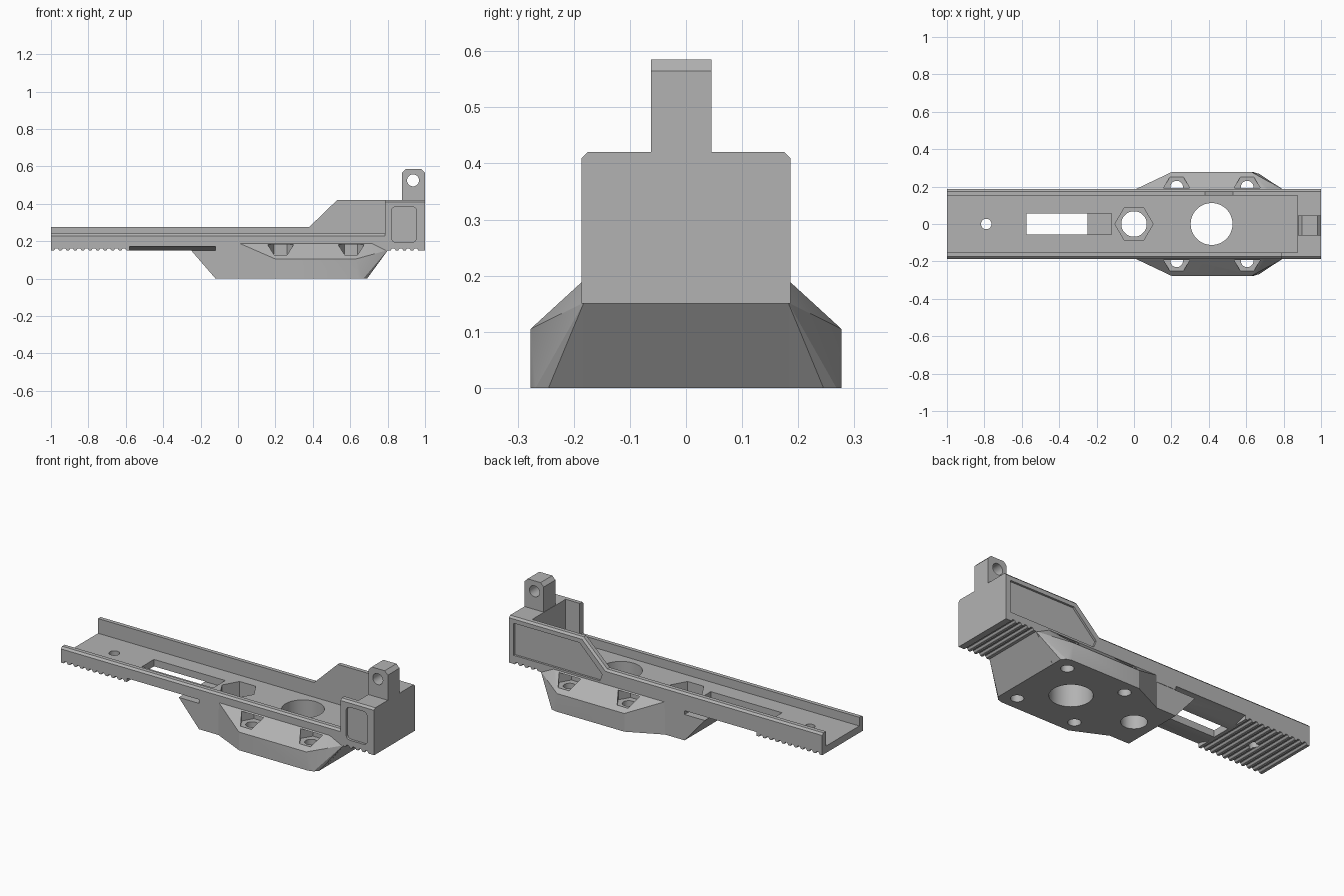
import bpy, bmesh, math
from mathutils import Vector

cube = bpy.data.objects.get("Cube")
if cube:
    bpy.data.objects.remove(cube, do_unlink=True)

grey = bpy.data.materials.new("neutral grey")
grey.use_nodes = True
grey.diffuse_color = (0.45, 0.45, 0.45, 1)
grey.node_tree.nodes["Principled BSDF"].inputs["Base Color"].default_value = (0.45, 0.45, 0.45, 1)


def make(name, bm):
    bmesh.ops.recalc_face_normals(bm, faces=bm.faces[:])
    mesh = bpy.data.meshes.new(name)
    bm.to_mesh(mesh)
    bm.free()
    mesh.materials.append(grey)
    ob = bpy.data.objects.new(name, mesh)
    bpy.context.collection.objects.link(ob)
    return ob


def prism(name, outline, axis, a, b):
    """Extrude a 2D outline along an axis, from a to b."""
    place = {"x": lambda p, t: (t, p[0], p[1]),
             "y": lambda p, t: (p[0], t, p[1]),
             "z": lambda p, t: (p[0], p[1], t)}[axis]
    bm = bmesh.new()
    face = bm.faces.new([bm.verts.new(place(p, a)) for p in outline])
    new = bmesh.ops.extrude_face_region(bm, geom=[face])["geom"]
    shift = Vector(place((0, 0), b - a))
    bmesh.ops.translate(bm, vec=shift, verts=[v for v in new if isinstance(v, bmesh.types.BMVert)])
    return make(name, bm)


def hull(name, points):
    bm = bmesh.new()
    verts = [bm.verts.new(p) for p in points]
    bmesh.ops.convex_hull(bm, input=verts)
    return make(name, bm)


def rect(x0, x1, y0, y1):
    return [(x0, y0), (x1, y0), (x1, y1), (x0, y1)]


def ring(x, y, r, n):
    return [(x + r * math.cos(math.tau * i / n), y + r * math.sin(math.tau * i / n)) for i in range(n)]


def rounded(x0, x1, y0, y1, r):
    corners = [(x1 - r, y1 - r), (x0 + r, y1 - r), (x0 + r, y0 + r), (x1 - r, y0 + r)]
    return [(cx + r * math.cos((q + k / 4) * math.pi / 2), cy + r * math.sin((q + k / 4) * math.pi / 2))
            for q, (cx, cy) in enumerate(corners) for k in range(5)]


def combine(target, tool, operation="DIFFERENCE"):
    mod = target.modifiers.new(operation, "BOOLEAN")
    mod.operation, mod.solver, mod.object = operation, "EXACT", tool
    bpy.context.view_layer.objects.active = target
    bpy.ops.object.modifier_apply(modifier=mod.name)
    bpy.data.objects.remove(tool, do_unlink=True)


W = 0.186
# Rail blank with a raised rear half and chamfered upper edges
profile = [(-1, 0.15), (1, 0.15), (1, 0.42), (0.53, 0.42), (0.38, 0.275), (-1, 0.275)]
rail = prism("rail_with_base", profile, "y", -W, W)
bm = bmesh.new()
bm.from_mesh(rail.data)
edges = [e for e in bm.edges if all(v.co.z > 0.2 for v in e.verts)
         and abs(e.verts[0].co.y - e.verts[1].co.y) < 0.01]
bmesh.ops.bevel(bm, geom=edges, offset=0.011, segments=1, affect="EDGES")
bm.to_mesh(rail.data)
bm.free()

# Base: narrow keel and a wider sloped bulge
keel = [(-0.12, 0), (0.69, 0), (0.8, 0.15), (0.8, 0.16), (-0.25, 0.16), (-0.25, 0.15)]
combine(rail, prism("keel", keel, "y", -0.184, 0.184), "UNION")
half = [(0, 0.182, 0), (0, 0.182, 0.192), (0.2, 0.277, 0), (0.2, 0.277, 0.105),
        (0.64, 0.277, 0), (0.63, 0.277, 0.105), (0.67, 0.268, 0), (0.69, 0.245, 0),
        (0.72, 0.182, 0.192), (0.8, 0.182, 0.152)]
combine(rail, hull("bulge", half + [(x, -y, z) for x, y, z in half]), "UNION")

# Open channel, lowered right wall
combine(rail, prism("channel", rect(-1.1, 0.875, -0.152, 0.152), "z", 0.19, 0.6))
wall = [(-0.3, 0.229), (-W, 0.229), (-0.175, 0.24), (-0.14, 0.24), (-0.14, 0.6), (-0.3, 0.6)]
combine(rail, prism("wall_cut", wall, "x", -1.1, 0.785))

# Floor openings
combine(rail, prism("slot", rect(-0.575, -0.12, -0.055, 0.055), "z", 0.149, 0.3))
combine(rail, prism("pin_hole", ring(-0.79, 0, 0.028, 32), "z", -0.1, 0.3))
combine(rail, prism("large_hole", ring(0.415, 0, 0.112, 64), "z", -0.1, 0.3))
combine(rail, prism("hex_pocket", ring(0, 0, 0.102, 6), "z", 0.09, 0.3))
combine(rail, prism("hex_hole", ring(0, 0, 0.068, 48), "z", -0.1, 0.3))

# Nut pockets and bolt holes in the bulge; tapered relief under the rail edges
for side in (-1, 1):
    for x in (0.228, 0.605):
        combine(rail, prism("nut_pocket", ring(x, side * 0.192, 0.07, 6), "z", 0.125, 0.182))
        combine(rail, prism("bolt_hole", ring(x, side * 0.197, 0.034, 32), "z", -0.1, 0.15))
    relief = [(side * 0.2, 0.149), (side * 0.2, 0.172), (side * 0.17, 0.172), (side * 0.1, 0.149)]
    combine(rail, prism("edge_relief", relief, "x", -0.58, -0.12))

# Grip grooves across the underside of both ends
for x in [-0.97 + 0.04 * i for i in range(10)] + [0.83 + 0.04 * i for i in range(4)]:
    groove = [(x - 0.013, 0.14), (x + 0.013, 0.14), (x + 0.013, 0.152), (x + 0.006, 0.162),
              (x - 0.006, 0.162), (x - 0.013, 0.152)]
    combine(rail, prism("groove", groove, "y", -0.3, 0.3))

# Side recesses
combine(rail, prism("right_recess", rounded(0.82, 0.955, 0.195, 0.385, 0.025), "y", -0.3, -0.172))
panel = [(0.97, 0.2), (0.97, 0.385), (0.55, 0.385), (0.405, 0.24), (0.42, 0.2)]
combine(rail, prism("left_recess", panel, "y", 0.174, 0.3))

# Pivot lug on the rear block
lug = prism("pivot_lug", [(0.877, 0.41), (1, 0.41), (1, 0.565), (0.98, 0.585), (0.897, 0.585), (0.877, 0.565)],
            "y", -0.062, 0.045)
combine(lug, prism("pivot_hole", ring(0.936, 0.525, 0.032, 32), "y", -0.2, 0.2))

bpy.ops.object.select_all(action="DESELECT")
for ob in (rail, lug):
    ob.select_set(True)
bpy.context.view_layer.objects.active = rail
bpy.ops.object.shade_smooth_by_angle(angle=math.radians(22))
